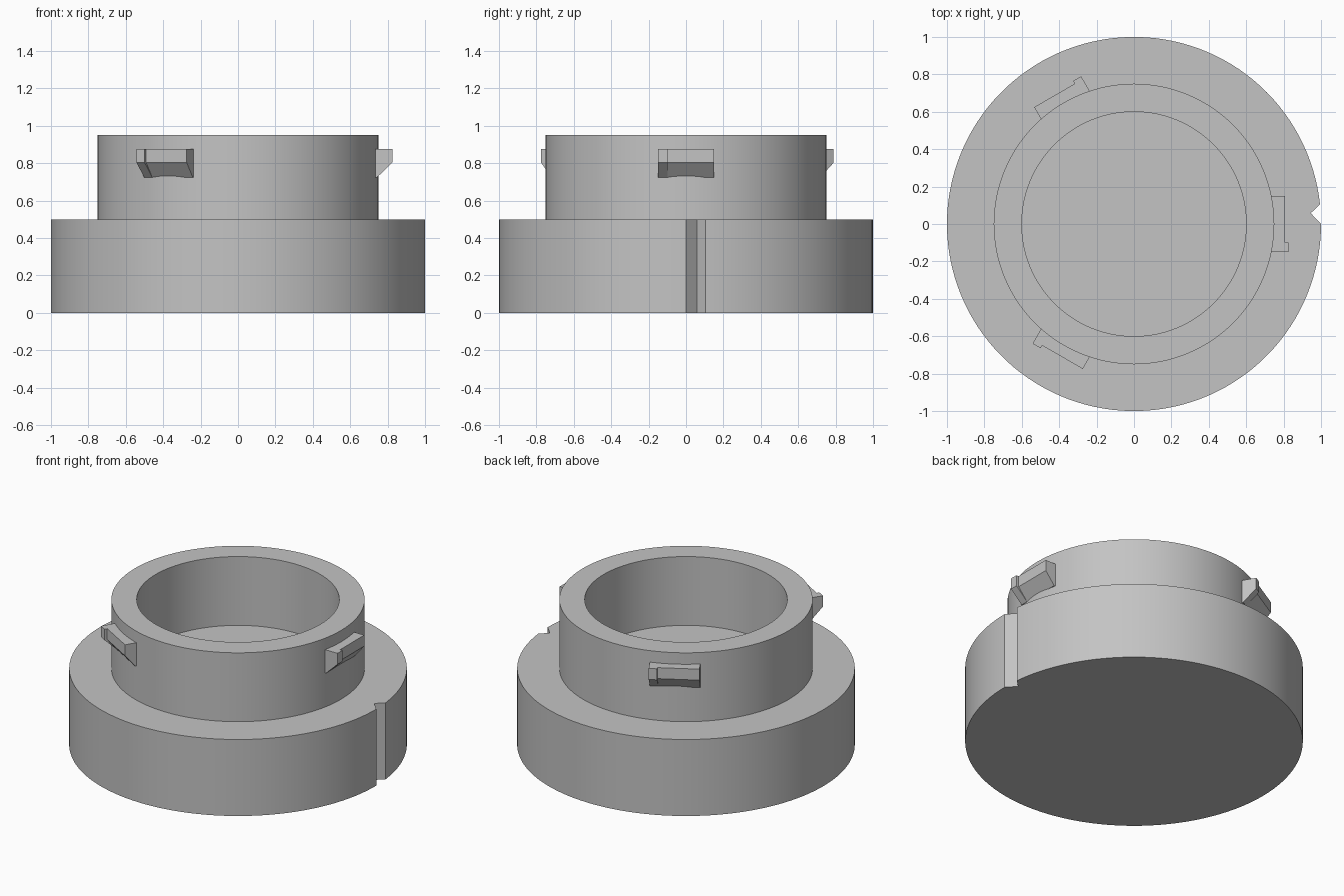
import bpy
import bmesh
from math import pi, sin, cos, asin
from mathutils import Matrix, Vector

cube = bpy.data.objects.get("Cube")
if cube:
    bpy.data.objects.remove(cube, do_unlink=True)

SEGMENTS = 128
BASE_TOP = 0.5
RIM_TOP = 0.95

grey = bpy.data.materials.new("plain grey")
grey.use_nodes = True
grey.diffuse_color = (0.55, 0.55, 0.55, 1)
grey.node_tree.nodes["Principled BSDF"].inputs["Base Color"].default_value = grey.diffuse_color


def finish(name, bm, smooth=False):
    bmesh.ops.recalc_face_normals(bm, faces=bm.faces)
    mesh = bpy.data.meshes.new(name)
    bm.to_mesh(mesh)
    bm.free()
    mesh.materials.append(grey)
    obj = bpy.data.objects.new(name, mesh)
    bpy.context.collection.objects.link(obj)
    if smooth:
        bpy.ops.object.select_all(action='DESELECT')
        obj.select_set(True)
        bpy.context.view_layer.objects.active = obj
        bpy.ops.object.shade_smooth_by_angle(angle=pi / 6)
    return obj


def add_prism(bm, outline, direction):
    """Extrude a closed outline into a solid."""
    face = bm.faces.new([bm.verts.new(p) for p in outline])
    result = bmesh.ops.extrude_face_region(bm, geom=[face], use_keep_orig=True)
    moved = [v for v in result["geom"] if isinstance(v, bmesh.types.BMVert)]
    bmesh.ops.translate(bm, verts=moved, vec=direction)


# Base disc with a V-shaped index notch on the side
start = asin(0.105)
angles = [start + (2 * pi - start) * i / SEGMENTS for i in range(SEGMENTS + 1)]
outline = [(cos(a), sin(a), 0) for a in angles] + [(0.945, 0.058, 0)]
bm = bmesh.new()
add_prism(bm, outline, Vector((0, 0, BASE_TOP)))
finish("base_disc", bm, smooth=True)

# Hollow collar, its foot sunk slightly into the base
bm = bmesh.new()
profile = [(0.6, RIM_TOP), (0.75, RIM_TOP), (0.75, BASE_TOP - 0.02), (0.6, BASE_TOP - 0.02)]
verts = [bm.verts.new((r, 0, z)) for r, z in profile]
edges = [bm.edges.new((verts[i], verts[i - 1])) for i in range(4)]
bmesh.ops.spin(bm, geom=verts + edges, cent=(0, 0, 0), axis=(0, 0, 1),
               angle=2 * pi, steps=SEGMENTS, use_merge=True)
finish("collar", bm, smooth=True)


# Three locking lugs with sloped undersides, each with a raised stop at one end
def lug_section(reach, y):
    return [(0.7, y, 0.875), (reach, y, 0.875), (reach, y, 0.803),
            (0.743, y, 0.724), (0.7, y, 0.724)]


for i in range(3):
    turn = Matrix.Rotation(i * 2 * pi / 3, 4, 'Z')
    for part, reach, y0, y1 in (("lug", 0.808, -0.1, 0.15), ("lug_stop", 0.825, -0.15, -0.1)):
        bm = bmesh.new()
        add_prism(bm, lug_section(reach, y0), Vector((0, y1 - y0, 0)))
        bmesh.ops.transform(bm, matrix=turn, verts=bm.verts)
        finish(f"{part}_{i + 1}", bm)
